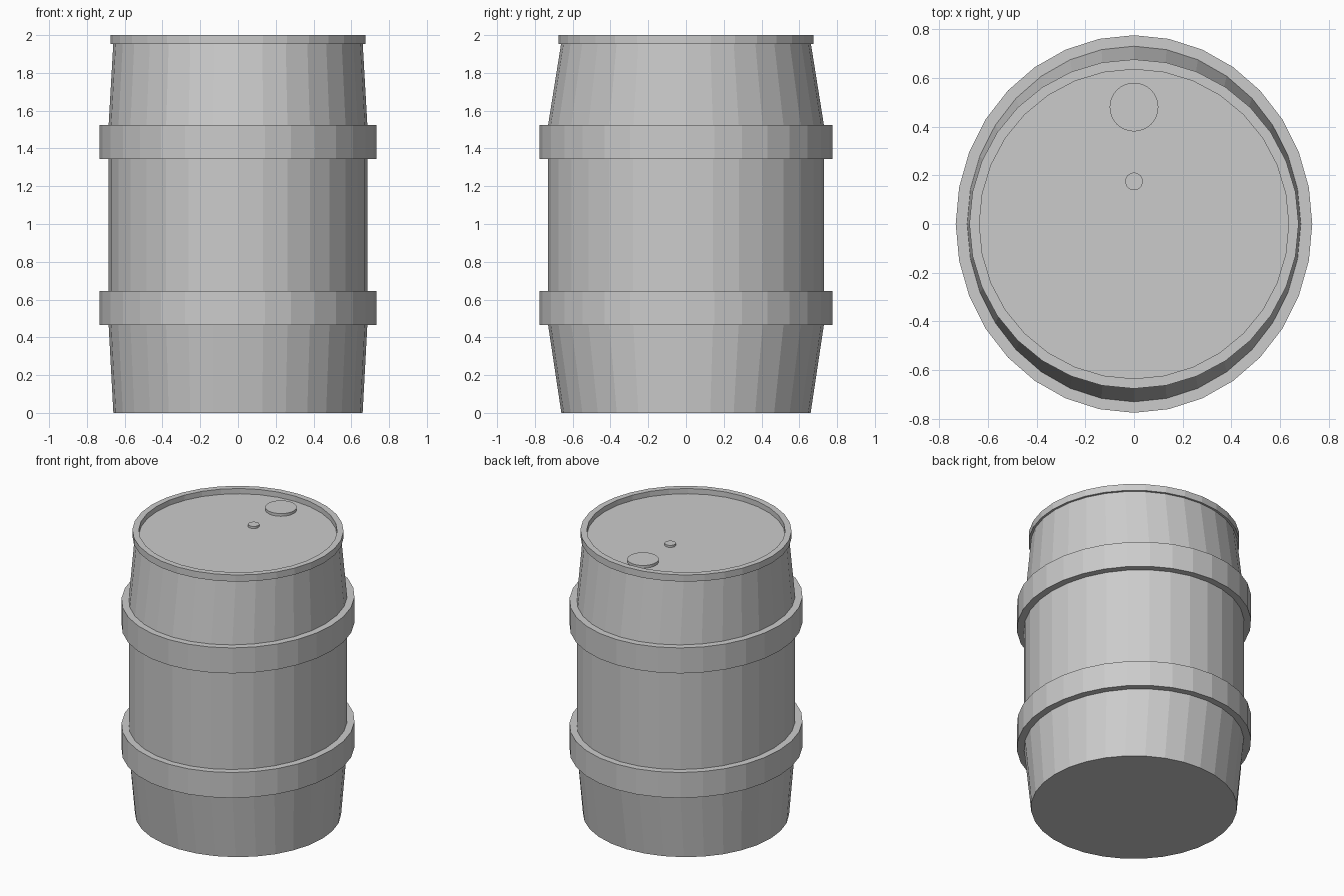
import bpy, math

if "Cube" in bpy.data.objects:
    bpy.data.objects.remove(bpy.data.objects["Cube"])

SIDES = 32

steel = bpy.data.materials.new("grey_steel")
steel.diffuse_color = (0.6, 0.6, 0.6, 1)
steel.use_nodes = True
steel.node_tree.nodes["Principled BSDF"].inputs["Base Color"].default_value = steel.diffuse_color


def loft(name, rings, sides=SIDES, centre=(0, 0), closed=False):
    """Stack elliptical rings (x radius, y radius, z); cap the ends or join them in a loop."""
    verts, faces = [], []
    for rx, ry, z in rings:
        for i in range(sides):
            a = 2 * math.pi * i / sides
            verts.append((centre[0] + rx * math.cos(a), centre[1] + ry * math.sin(a), z))
    n = len(rings)
    for k in range(n if closed else n - 1):
        lo, hi = k * sides, ((k + 1) % n) * sides
        for i in range(sides):
            j = (i + 1) % sides
            faces.append((lo + i, lo + j, hi + j, hi + i))
    if not closed:
        faces.append(tuple(reversed(range(sides))))
        faces.append(tuple(range((n - 1) * sides, n * sides)))
    mesh = bpy.data.meshes.new(name)
    mesh.from_pydata(verts, [], faces)
    mesh.materials.append(steel)
    obj = bpy.data.objects.new(name, mesh)
    bpy.context.collection.objects.link(obj)
    return obj


def band(name, outer, inner, z0, z1):
    """Closed ring with a rectangular section."""
    return loft(name, [(*outer, z0), (*outer, z1), (*inner, z1), (*inner, z0)], closed=True)


# Bulging barrel body, its top being the recessed lid
loft("barrel_body", [(0.66, 0.66, 0), (0.685, 0.73, 0.465),
                     (0.685, 0.73, 1.525), (0.66, 0.66, 1.963)])

# Two raised hoops
for label, z in (("lower", 0.465), ("upper", 1.345)):
    band(label + "_hoop", (0.732, 0.775), (0.68, 0.725), z, z + 0.18)

# Rim around the lid
band("top_rim", (0.676, 0.676), (0.635, 0.635), 1.953, 2.0)

# Filler cap and small vent plug
loft("filler_cap", [(0.1, 0.1, 1.955), (0.1, 0.1, 1.982)], centre=(0, 0.48))
loft("vent_plug", [(0.036, 0.036, 1.955), (0.036, 0.036, 1.978)], centre=(0, 0.175))
